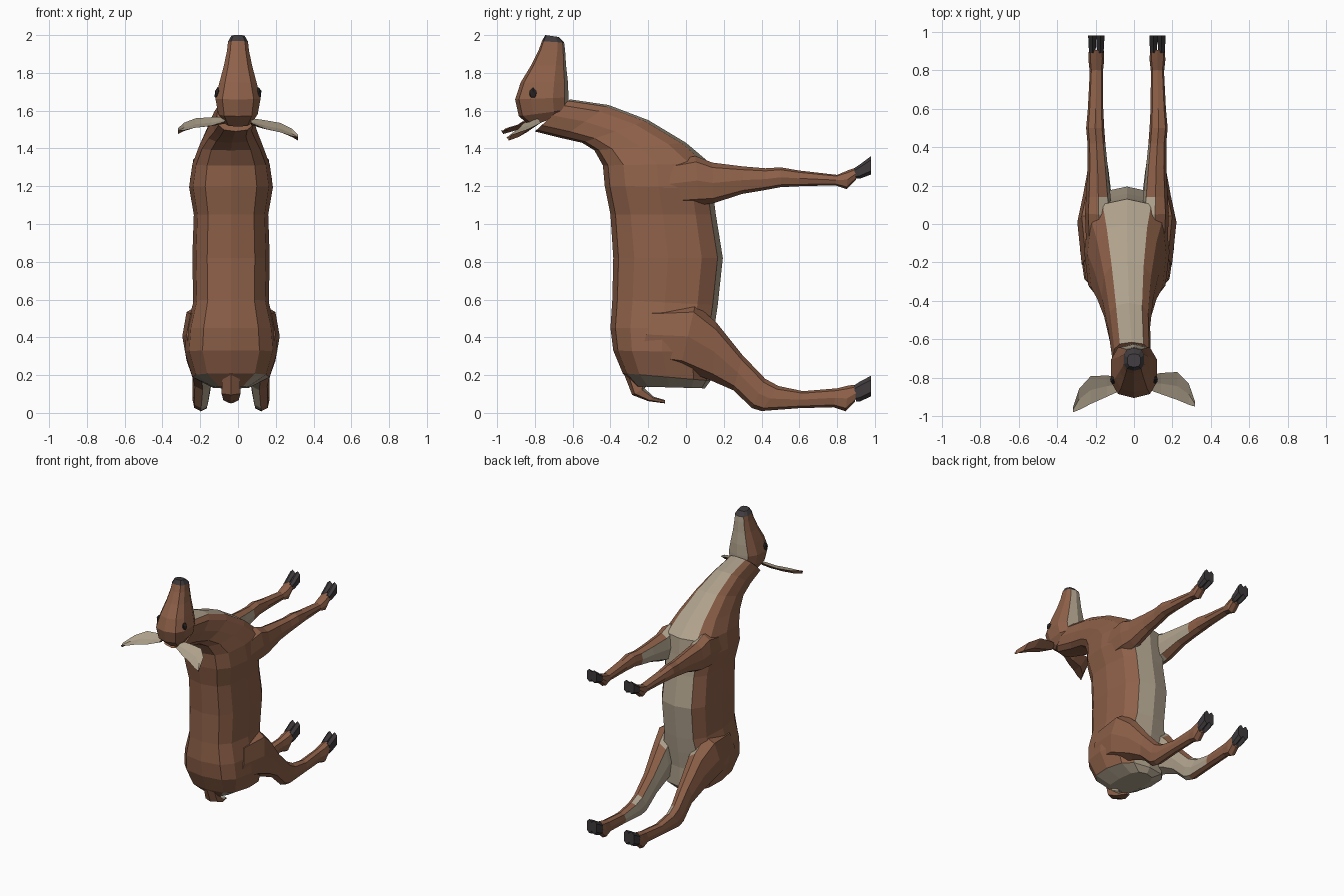
import bpy, bmesh, math
from mathutils import Vector

if "Cube" in bpy.data.objects:
    bpy.data.objects.remove(bpy.data.objects["Cube"])

CX = -0.037  # body midline (the head is turned slightly to x = 0)


def material(name, rgb):
    m = bpy.data.materials.new(name)
    m.diffuse_color = (*rgb, 1)
    m.use_nodes = True
    m.node_tree.nodes["Principled BSDF"].inputs["Base Color"].default_value = m.diffuse_color
    return m


MATS = [material("brown_fur", (0.27, 0.118, 0.066)),
        material("cream_fur", (0.43, 0.36, 0.265)),
        material("dark_hoof", (0.05, 0.043, 0.047)),
        material("black_eye", (0.022, 0.017, 0.017))]
BROWN, CREAM, DARK, EYE = range(4)


def finish(name, bm, rule):
    """Fix normals, colour faces by rule(centre, normal, tag), make the object."""
    bmesh.ops.recalc_face_normals(bm, faces=bm.faces)
    bm.normal_update()
    tag = bm.faces.layers.int.get("tag")
    for f in bm.faces:
        f.material_index = rule(f.calc_center_median(), f.normal, f[tag] if tag else 0)
    if tag:
        bm.faces.layers.int.remove(tag)
    me = bpy.data.meshes.new(name)
    bm.to_mesh(me)
    bm.free()
    for m in MATS:
        me.materials.append(m)
    ob = bpy.data.objects.new(name, me)
    bpy.context.collection.objects.link(ob)
    return ob


def loft(name, rings, sides, rule, power=0.75):
    """rings: (y, z) of edge a, (y, z) of edge b, x centre, half width.
    The face tag is the step away from edge b (0 = touching b), caps are -1."""
    bm = bmesh.new()
    tag = bm.faces.layers.int.new("tag")
    sp = lambda v: math.copysign(abs(v) ** power, v) if abs(v) > 1e-6 else 0
    loops = []
    for ya, za, yb, zb, x, hw in rings:
        loop = []
        for i in range(sides):
            t = 2 * math.pi * i / sides
            c, s = sp(math.cos(t)), sp(math.sin(t))
            loop.append(bm.verts.new((x + hw * s,
                                      (ya + yb) / 2 + (yb - ya) / 2 * c,
                                      (za + zb) / 2 + (zb - za) / 2 * c)))
        loops.append(loop)
    for a, b in zip(loops, loops[1:]):
        for i in range(sides):
            j = (i + 1) % sides
            f = bm.faces.new((a[i], a[j], b[j], b[i]))
            f[tag] = min(i, sides - 1 - i)
    for end in (loops[0], loops[-1]):
        bm.faces.new(end)[tag] = -1
    return finish(name, bm, rule)


# Body and neck: back edge, belly edge, x centre, half width
body = [(-.27, .14, .10, .13, CX, .10), (-.335, .21, .13, .17, CX, .205),
        (-.385, .33, .13, .32, CX, .245), (-.40, .45, .15, .45, CX, .235),
        (-.39, .60, .168, .57, CX, .20), (-.385, .82, .195, .82, CX, .205),
        (-.40, 1.05, .158, 1.05, CX, .197), (-.43, 1.20, .14, 1.19, CX, .222),
        (-.44, 1.31, .13, 1.32, CX, .205), (-.485, 1.39, 0, 1.43, CX, .17),
        (-.55, 1.43, -.20, 1.55, -.033, .135), (-.66, 1.455, -.41, 1.63, -.026, .11),
        (-.80, 1.49, -.615, 1.66, -.012, .10)]


def body_rule(c, n, tag):
    rump = c.z < 0.2 and n.z < -0.45 and c.y > -0.27
    return CREAM if tag == 0 or rump else BROWN


loft("body_and_neck", body, 12, body_rule, 0.7)

# Head: forehead edge, jaw edge, pointing up
head = [(-.82, 1.515, -.66, 1.58, 0, .075), (-.885, 1.57, -.622, 1.605, 0, .108),
        (-.905, 1.66, -.622, 1.67, 0, .124), (-.875, 1.75, -.625, 1.75, 0, .102),
        (-.82, 1.84, -.635, 1.84, 0, .077), (-.78, 1.92, -.64, 1.92, 0, .060),
        (-.763, 1.968, -.645, 1.96, 0, .055), (-.745, 2.0, -.675, 1.99, 0, .036)]


def head_rule(c, n, tag):
    if c.z > 1.96:
        return DARK
    return CREAM if n.y > 0.55 and c.z > 1.59 else BROWN


loft("head", head, 10, head_rule)

# Tail, tucked under the rump
tail = [(-.33, .21, -.20, .15, CX, .05), (-.285, .095, -.22, .13, CX, .056),
        (-.20, .062, -.17, .085, CX, .045), (-.11, .05, -.11, .068, CX, .015)]
loft("tail", tail, 6, lambda c, n, t: CREAM if t == 0 else BROWN)

# Legs: upper edge, lower edge, outer and inner distance from the midline
hind = [(-.17, .56, -.25, .27, .235, .06), (.05, .575, -.03, .235, .258, .07),
        (.16, .48, .14, .168, .228, .08), (.30, .305, .25, .12, .205, .095),
        (.42, .18, .35, .025, .205, .112), (.49, .142, .40, .01, .205, .12),
        (.62, .115, .60, .025, .20, .125), (.80, .13, .78, .03, .193, .125),
        (.86, .145, .845, .008, .20, .118), (.905, .15, .895, .06, .198, .12)]
fore = [(-.15, 1.32, -.15, 1.09, .21, .07), (.05, 1.36, .07, 1.10, .218, .075),
        (.14, 1.325, .145, 1.11, .212, .085), (.30, 1.305, .30, 1.16, .205, .10),
        (.42, 1.295, .42, 1.18, .205, .112), (.50, 1.30, .50, 1.195, .212, .118),
        (.60, 1.283, .60, 1.20, .203, .123), (.80, 1.26, .79, 1.205, .193, .125),
        (.86, 1.285, .85, 1.185, .20, .118), (.905, 1.30, .90, 1.235, .198, .12)]
hind_hoof = [(.89, .145, .90, .06), (.92, .165, .92, .06), (.98, .197, .98, .088)]
fore_hoof = [(.89, 1.295, .90, 1.24), (.92, 1.315, .92, 1.24), (.98, 1.36, .98, 1.262)]

for side, s in (("left", -1), ("right", 1)):
    for kind, leg, hoof, limit in (("hind", hind, hind_hoof, 0.58),
                                   ("front", fore, fore_hoof, 0.44)):
        rings = [(*r[:4], CX + s * (r[4] + r[5]) / 2, (r[4] - r[5]) / 2) for r in leg]

        def leg_rule(c, n, tag, s=s, limit=limit):
            return CREAM if n.x * s < -0.45 and c.y < limit else BROWN

        loft(f"{kind}_leg_{side}", rings, 8, leg_rule, 0.8)
        # Cloven hoof: two toes side by side
        for toe, d in (("inner", -1), ("outer", 1)):
            rings = [(*h, CX + s * (.159 + d * .021), w)
                     for h, w in zip(hoof, (.018, .021, .024))]
            loft(f"{kind}_hoof_{side}_{toe}", rings, 6, lambda c, n, t: DARK)

    # Eye
    bm = bmesh.new()
    bmesh.ops.create_icosphere(bm, subdivisions=1, radius=1)
    bmesh.ops.scale(bm, vec=(.018, .023, .035), verts=bm.verts)
    bmesh.ops.translate(bm, vec=(s * .108, -.81, 1.69), verts=bm.verts)
    finish(f"eye_{side}", bm, lambda c, n, t: EYE)

    # Ear: a thin cupped leaf; x, front y, rear y, front z, rear z
    leaf = [(.07, -.86, -.79, 1.535, 1.56), (.14, -.885, -.775, 1.505, 1.55),
            (.225, -.915, -.77, 1.485, 1.535), (.285, -.94, -.83, 1.465, 1.505),
            (.318, -.95, -.925, 1.46, 1.472)]
    bm = bmesh.new()
    loops = []
    for x, yf, yr, zf, zr in leaf:
        k = x / .32 if s < 0 else 0          # the left ear hangs a little higher
        dy, dz = -.03 * k, .035 * k
        f, r = Vector((s * x, yf + dy, zf + dz)), Vector((s * x, yr + dy, zr + dz))
        mid = (f + r) / 2
        loops.append([bm.verts.new(p) for p in
                      (f, mid - Vector((0, 0, .006)), r, mid - Vector((0, 0, .024)))])
    for a, b in zip(loops, loops[1:]):
        for i in range(4):
            j = (i + 1) % 4
            bm.faces.new((a[i], a[j], b[j], b[i]))
    bm.faces.new(loops[0])
    bm.faces.new(loops[-1])
    finish(f"ear_{side}", bm, lambda c, n, t: CREAM if n.z > 0.2 else BROWN)
